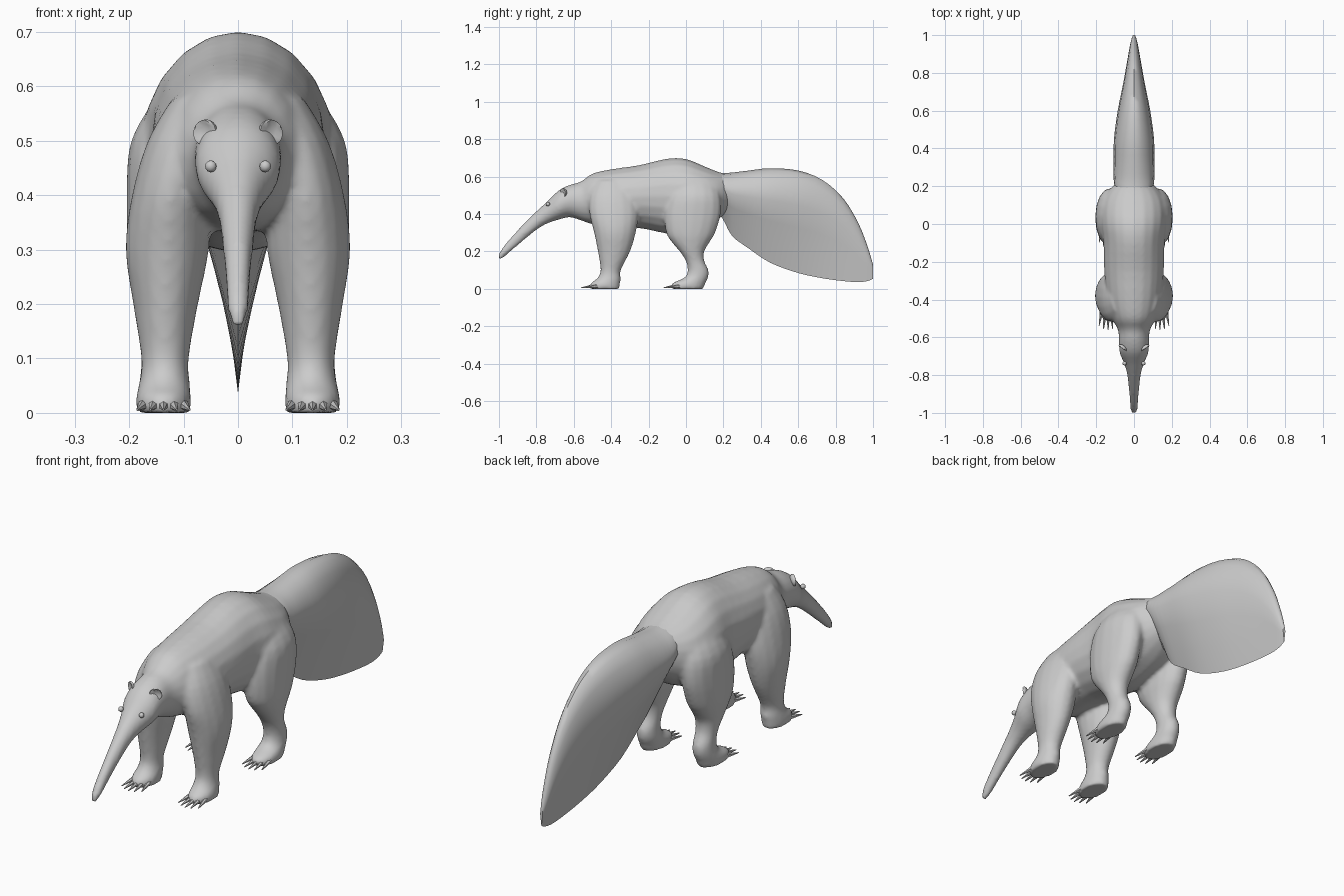
import bpy
import bmesh
from math import sin, cos, pi, radians
from mathutils import Vector, Matrix

if "Cube" in bpy.data.objects:
    bpy.data.objects.remove(bpy.data.objects["Cube"], do_unlink=True)

grey = bpy.data.materials.new("warm grey hide")
grey.use_nodes = True
grey.diffuse_color = (0.6, 0.6, 0.6, 1)
grey.node_tree.nodes["Principled BSDF"].inputs["Base Color"].default_value = (0.6, 0.6, 0.6, 1)


def finish(bm, name, angle=40):
    bmesh.ops.recalc_face_normals(bm, faces=bm.faces)
    mesh = bpy.data.meshes.new(name)
    bm.to_mesh(mesh)
    bm.free()
    mesh.materials.append(grey)
    obj = bpy.data.objects.new(name, mesh)
    bpy.context.collection.objects.link(obj)
    bpy.ops.object.select_all(action="DESELECT")
    bpy.context.view_layer.objects.active = obj
    obj.select_set(True)
    bpy.ops.object.shade_smooth_by_angle(angle=radians(angle))
    return obj


def refine(stations, steps=3):
    """Catmull-Rom interpolation between cross-section stations."""
    pts = [Vector(s) for s in stations]
    out = []
    for i in range(len(pts) - 1):
        a, b, c, d = pts[max(i - 1, 0)], pts[i], pts[i + 1], pts[min(i + 2, len(pts) - 1)]
        for k in range(steps):
            t = k / steps
            out.append(b + (c - a) * (t / 2) + (a * 2 - b * 5 + c * 4 - d) * (t * t / 2)
                       + (b * 3 - a - c * 3 + d) * (t ** 3 / 2))
    return out + [pts[-1]]


def loft(bm, rings):
    loops = [[bm.verts.new(p) for p in ring] for ring in rings]
    n = len(loops[0])
    for a, b in zip(loops, loops[1:]):
        for i in range(n):
            bm.faces.new((a[i], a[(i + 1) % n], b[(i + 1) % n], b[i]))
    bm.faces.new(loops[0])
    bm.faces.new(loops[-1])


def body_ring(s, n=20):
    y, top, bottom, w = s
    mid, half = (top + bottom) / 2, (top - bottom) / 2
    return [(w * cos(2 * pi * i / n), y, mid + half * sin(2 * pi * i / n)) for i in range(n)]


def leg_ring(s, side, n=16):
    z, x, y, rx, ry = s
    return [(side * (x + rx * cos(2 * pi * i / n)), y + ry * sin(2 * pi * i / n), z) for i in range(n)]


def tail_ring(s, n=8):
    # domed upper side, flat flanks meeting in a keel
    y, top, bottom, w = s
    wide = bottom + (top - bottom) * 0.66
    dome = [(w * cos(pi * i / n), y, wide + (top - wide) * sin(pi * i / n)) for i in range(n + 1)]
    left = [(-w * (1 - t), y, wide + (bottom - wide) * t) for t in (0.33, 0.67)]
    right = [(-x, y, z) for x, y, z in reversed(left)]
    return dome + left + [(0, y, bottom)] + right


# Torso with neck, head and snout: y, top, bottom, half width
torso = [(-1.0, .19, .155, .016), (-.97, .235, .172, .02), (-.9, .315, .232, .025),
         (-.8, .415, .315, .036), (-.74, .47, .35, .052), (-.68, .527, .37, .077),
         (-.62, .557, .383, .08), (-.56, .575, .365, .085), (-.5, .617, .345, .115),
         (-.4, .64, .33, .143), (-.25, .662, .325, .158), (-.1, .697, .295, .162),
         (0, .695, .3, .175), (.1, .655, .33, .172), (.17, .627, .37, .14), (.23, .61, .42, .08)]

# Limbs: z, x, y, x radius, y radius
front_leg = [(0, .137, -.435, .051, .08), (.03, .137, -.432, .051, .08), (.055, .135, -.412, .047, .064),
             (.1, .134, -.403, .044, .054), (.2, .133, -.385, .06, .087), (.3, .13, -.38, .077, .112),
             (.4, .123, -.385, .072, .132), (.5, .1, -.39, .066, .125), (.58, .07, -.39, .05, .09)]
hind_leg = [(0, .137, .008, .051, .085), (.03, .137, .015, .051, .09), (.06, .135, .055, .046, .064),
            (.1, .135, .065, .043, .056), (.15, .135, .048, .044, .05), (.2, .135, .032, .053, .066),
            (.25, .134, .025, .063, .102), (.3, .132, .025, .071, .132), (.4, .13, .035, .075, .152),
            (.5, .12, .045, .077, .14), (.58, .08, .045, .07, .11)]

# Torso and limbs fused into one smooth skin
bm = bmesh.new()
loft(bm, [body_ring(s) for s in refine(torso)])
for side in (-1, 1):
    for leg in (front_leg, hind_leg):
        loft(bm, [leg_ring(s, side) for s in refine(leg)])
skin = finish(bm, "body_and_legs", 60)
fuse = skin.modifiers.new("fuse", "REMESH")
fuse.mode = "VOXEL"
fuse.voxel_size = 0.009
fuse.use_smooth_shade = True
relax = skin.modifiers.new("relax", "SMOOTH")
relax.factor = 0.5
relax.iterations = 8

# Bushy tail: y, top, bottom, half width
tail = [(.12, .625, .45, .07), (.19, .62, .385, .1), (.245, .622, .285, .108), (.33, .632, .22, .108),
        (.45, .645, .14, .106), (.6, .633, .085, .086), (.73, .582, .057, .06),
        (.84, .485, .042, .04), (.92, .355, .036, .026), (.97, .23, .042, .016), (1.0, .13, .055, .006)]
bm = bmesh.new()
loft(bm, [tail_ring(s) for s in refine(tail)])
finish(bm, "tail", 50)

# Claws fan out from the front of each foot
bm = bmesh.new()
for side in (-1, 1):
    for toe_y in (-.49, -.05):
        for i in range(5):
            spread = (i - 2) / 2
            place = (Matrix.Translation((side * .137 + spread * .04, toe_y - .027 + .022 * spread ** 2, .012))
                     @ Matrix.Rotation(spread * .18, 4, "Z") @ Matrix.Rotation(radians(98), 4, "X"))
            bmesh.ops.create_cone(bm, cap_ends=True, segments=6, radius1=.013, radius2=.002,
                                  depth=.09, matrix=place)
for v in bm.verts:
    v.co.z = max(v.co.z, 0)
finish(bm, "claws", 30)

# Ears are cupped discs, eyes small beads
for side, word in ((1, "left"), (-1, "right")):
    bm = bmesh.new()
    place = (Matrix.Translation((side * .06, -.655, .515)) @ Matrix.Rotation(side * radians(35), 4, "Z")
             @ Matrix.Rotation(side * radians(20), 4, "Y") @ Matrix.Diagonal((.026, .013, .024, 1)))
    bmesh.ops.create_uvsphere(bm, u_segments=14, v_segments=9, radius=1, matrix=place)
    front = place.to_3x3() @ Vector((0, -1, 0))
    centre = place.translation
    for v in bm.verts:
        local = place.inverted() @ v.co
        if local.y < -.5:
            v.co -= front * (local.y ** 2) * 1.2
    finish(bm, word + "_ear", 50)

    bm = bmesh.new()
    bmesh.ops.create_uvsphere(bm, u_segments=10, v_segments=6, radius=.011,
                              matrix=Matrix.Translation((side * .05, -.738, .453)))
    finish(bm, word + "_eye", 50)
